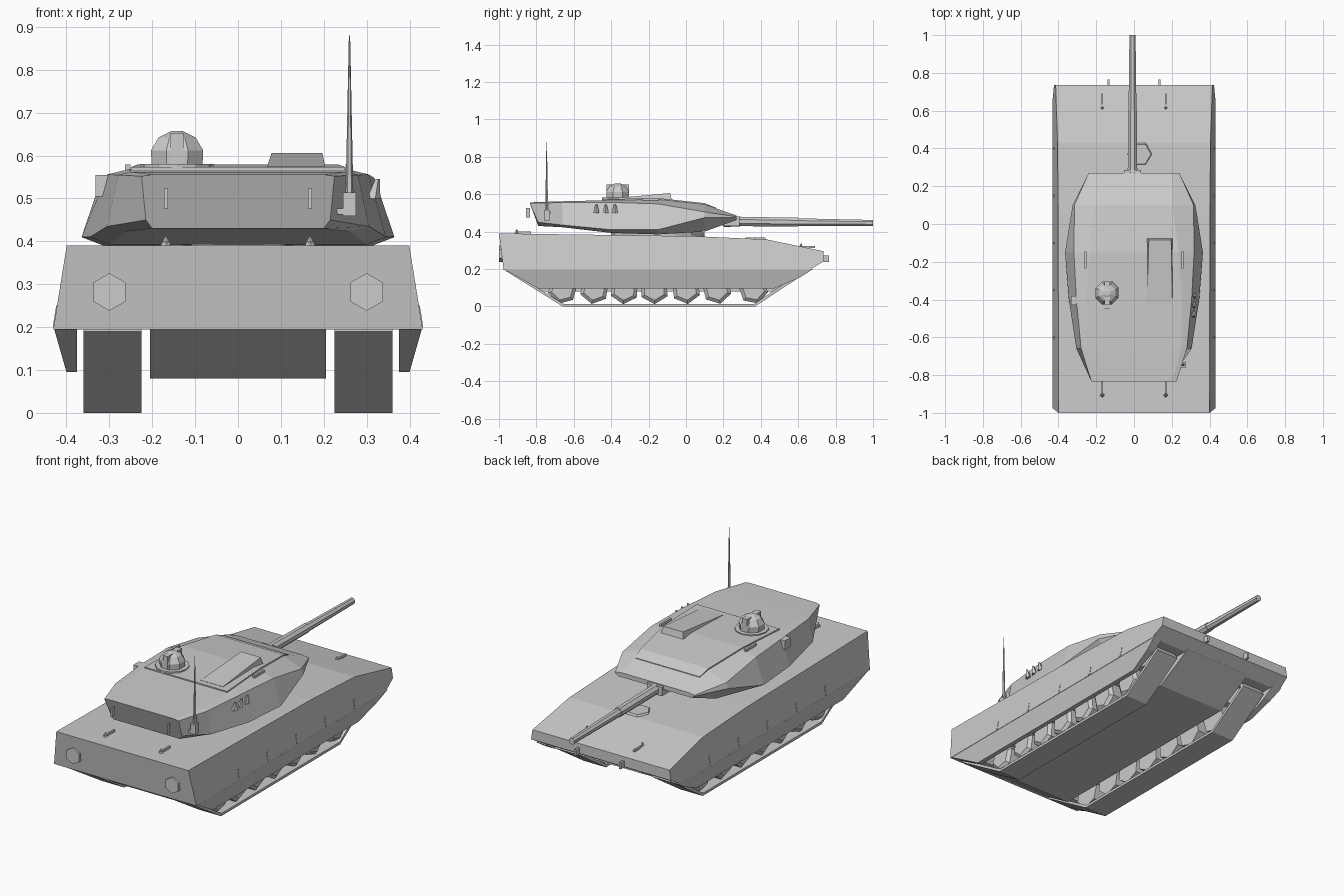
import bpy, bmesh, math

if "Cube" in bpy.data.objects:
    bpy.data.objects.remove(bpy.data.objects["Cube"])


def loft(name, rings, smooth=False):
    """Skin equal-length closed rings of points and cap both ends."""
    bm = bmesh.new()
    vs = [[bm.verts.new(p) for p in r] for r in rings]
    n = len(vs[0])
    for a, b in zip(vs, vs[1:]):
        for i in range(n):
            j = (i + 1) % n
            bm.faces.new((a[i], a[j], b[j], b[i]))
    bm.faces.new(vs[0])
    bm.faces.new(vs[-1])
    bmesh.ops.recalc_face_normals(bm, faces=bm.faces)
    me = bpy.data.meshes.new(name)
    bm.to_mesh(me)
    bm.free()
    ob = bpy.data.objects.new(name, me)
    bpy.context.collection.objects.link(ob)
    return ob


def slab(name, profile, xa, xb):
    """Extrude a (y, z) profile across x; xa and xb give x for each z."""
    return loft(name, [[(f(z), y, z) for y, z in profile] for f in (xa, xb)])


def box(name, c, s):
    x, y, z = c
    a, b, h = (v / 2 for v in s)
    return loft(name, [[(x + i * a, y + j * b, z + k * h)
                        for i, j in ((-1, -1), (1, -1), (1, 1), (-1, 1))] for k in (-1, 1)])


def turned(name, stations, axis, sides, phase=0.0):
    """Rings of (x, y, z, radius) facing along one axis."""
    rings = []
    for x, y, z, r in stations:
        ring = []
        for i in range(sides):
            t = phase + math.tau * i / sides
            u, v = r * math.cos(t), r * math.sin(t)
            ring.append({'x': (x, y + u, z + v), 'y': (x + u, y, z + v),
                         'z': (x + u, y + v, z)}[axis])
        rings.append(ring)
    return loft(name, rings)


# Hull: wide upper body that leans in toward the deck, and a narrow belly
def flank(z):
    return 0.43 - 0.16 * (z - 0.2)


hull = [(-1, .39), (-.63, .385), (.05, .375), (.43, .358), (.735, .295),
        (.735, .24), (.66, .195), (-.975, .195)]
slab("upper_hull", hull, lambda z: -flank(z), flank)
belly = [(-.97, .2), (-.78, .08), (.46, .08), (.68, .2)]
slab("belly", belly, lambda z: -.205, lambda z: .205)

# Running gear, mirrored left and right
skirt = [(-.975, .2), (-.79, .095), (.47, .095), (.61, .155), (.68, .2)]
track = [(-.95, .2), (-.965, .19), (-.66, 0), (.37, 0), (.62, .165), (.6, .2),
         (.585, .2), (.595, .17), (.365, .014), (-.655, .014), (-.94, .19)]
for s, side in ((-1, "left"), (1, "right")):
    slab(side + "_skirt", skirt, lambda z: s * .375, lambda z: s * (.40 + .286 * (z - .095)))
    slab(side + "_track", track, lambda z: s * .225, lambda z: s * .36)
    for i, y in enumerate((-.66, -.49, -.33, -.17, 0, .165, .36)):
        turned(f"{side}_road_wheel_{i}", [(s * .235, y, .092, .08), (s * .34, y, .092, .08),
               (s * .355, y, .092, .06)], 'x', 6, .25 + .1 * i)
    for nm, y in (("sprocket", -.83), ("idler", .51)):
        turned(f"{side}_{nm}", [(s * .24, y, .175, .055), (s * .35, y, .175, .055)], 'x', 6)
    # Rear vents, tow eyes and deck hooks
    turned(side + "_rear_vent", [(s * .30, -.98, .282, .044), (s * .30, -1.0, .282, .044)],
           'y', 6, math.pi / 6)
    box(side + "_tow_eye", (s * .135, .75, .255), (.012, .03, .035))
    for nm, y, z in (("rear", -.87, .388), ("front", .65, .312)):
        box(f"{side}_{nm}_hook_bar", (s * .168, y, z + .006), (.010, .08, .012))
        turned(f"{side}_{nm}_hook", [(s * .168, y - .035, z, .013),
               (s * .168, y - .035, z + .024, .002)], 'z', 4)
    # Skirt panel ribs
    for i, y in enumerate((-.6, -.35, -.1, .15, .4)):
        loft(f"{side}_skirt_rib_{i}", [[(s * (flank(z) + d), y + e, z)
             for d, e in ((-.02, -.006), (.002, -.006), (.002, .006), (-.02, .006))]
            for z in (.2, .25)])

# Turret: half sections (x, z) along y, from roof edge to underside
sections = [
    ((.27, .27), ((.20, .486), (.24, .48), (.24, .474), (.22, .462))),
    ((.10, .10), ((.205, .545), (.315, .505), (.325, .475), (.25, .40))),
    ((-.15, -.15), ((.235, .572), (.318, .548), (.365, .41), (.30, .385))),
    ((-.40, -.40), ((.255, .568), (.305, .556), (.345, .41), (.30, .393))),
    ((-.66, -.66), ((.25, .562), (.28, .555), (.305, .435), (.26, .423))),
    ((-.835, -.79), ((.20, .556), (.225, .552), (.215, .45), (.20, .43))),
]
rings = []
for (yt, yb), half in sections:
    ys = (yt, yt, yb, yb)
    right = [(x, y, z) for (x, z), y in zip(half, ys)]
    rings.append(right + [(-x, y, z) for x, y, z in reversed(right)])
loft("turret", rings)
turned("turret_ring", [(0, -.15, .36, .25), (0, -.15, .395, .25)], 'z', 16)

# Raised roof plate, following the slope of the turret roof
plate = [(.16, .195, .528), (.1, .205, .552), (-.15, .235, .579), (-.45, .25, .573)]
loft("roof_plate", [[(-w, y, z - .02), (w, y, z - .02), (w, y, z), (-w, y, z)]
                    for y, w, z in plate])

# Gunner sight housing, a low wedge on the right of the roof
sight = [(-.42, .565), (-.42, .575), (-.085, .606), (-.075, .565)]
slab("sight_housing", sight, lambda z: .068 + .5 * max(0, z - .585),
     lambda z: .205 - .2 * max(0, z - .565))

# Commander cupola
cx, cy = -.142, -.365
turned("cupola_ring", [(cx, cy, .56, .085), (cx, cy, .581, .085)], 'z', 12)
turned("cupola_dome", [(cx, cy, .575, .064), (cx, cy, .612, .066),
                       (cx, cy, .642, .047), (cx, cy, .657, .015)], 'z', 8, math.pi / 8)
box("cupola_band", (cx, cy, .618), (.03, .122, .07))

# Gun: thermal sleeve, bare barrel and muzzle
gx = -.008
turned("gun_sleeve", [(gx, .2, .455, .034), (gx, .3, .454, .027), (gx, .6, .45, .026)], 'y', 8, math.pi / 8)
turned("gun_barrel", [(gx, .58, .45, .023), (gx, .97, .446, .018), (gx, 1.0, .446, .018)], 'y', 8, math.pi / 8)
box("mantlet", (gx, .24, .455), (.09, .09, .05))

# Driver hatch and its periscope rails
turned("driver_hatch", [(.03, .37, .352, .07), (.03, .37, .369, .06)], 'z', 6)

# Antenna with its base bracket
box("antenna_base", (.26, -.745, .487), (.03, .03, .055))
box("antenna_bracket", (.235, -.745, .47), (.06, .03, .014))
turned("antenna", [(.26, -.745, .51, .009), (.26, -.745, .88, .0015)], 'z', 6)

# Side fittings: launchers, lifting eyes and left-hand sensor box
for i, y in enumerate((-.38, -.43, -.48)):
    turned(f"smoke_launcher_{i}", [(.315, y, .50, .017), (.325, y, .545, .006)], 'z', 5)
box("left_sensor", (-.31, -.405, .53), (.045, .05, .05))
for s, side in ((-1, "left"), (1, "right")):
    box(side + "_roof_eye", (s * .257, -.19, .572), (.012, .09, .014))
    box(side + "_stowage_rack", (s * .25, -.71, .50), (.014, .03, .07))
    box(side + "_bustle_bar", (s * .168, -.845, .50), (.01, .02, .05))
